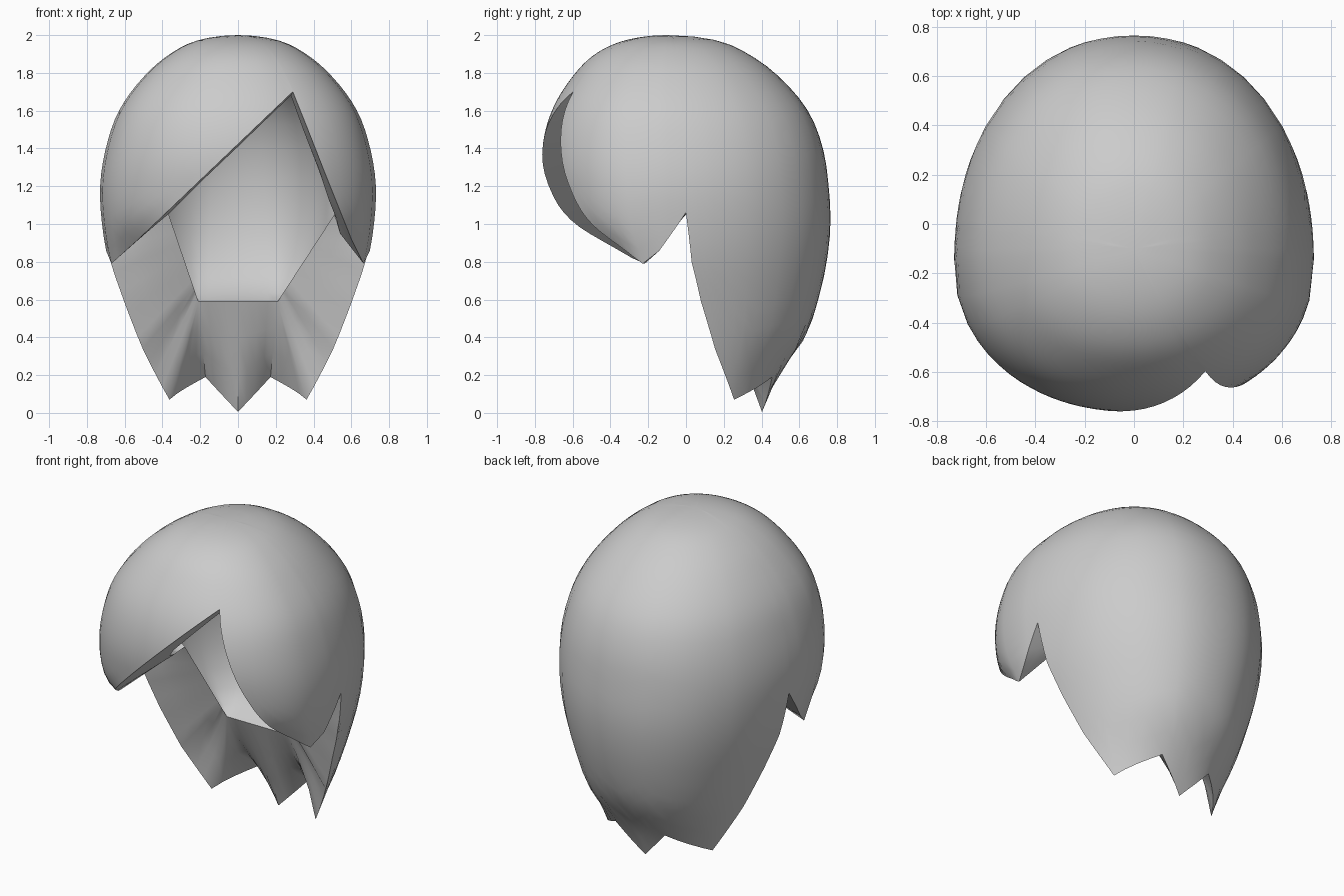
import bpy, bmesh, math
from mathutils import Vector as V

if "Cube" in bpy.data.objects:
    bpy.data.objects.remove(bpy.data.objects["Cube"])

# Profile of the outer mass: height, half width, front y, back y
PROFILE = [(2, 0, -.1, -.1), (1.97, .22, -.33, .17), (1.9, .36, -.48, .33), (1.8, .48, -.585, .47),
           (1.6, .63, -.71, .645), (1.4, .70, -.76, .725), (1.2, .73, -.75, .755), (1.0, .72, -.68, .765),
           (.8, .685, -.44, .745), (.6, .62, -.4, .70), (.4, .55, -.4, .63), (.2, .48, -.4, .49),
           (0, .42, -.4, .4)]
US = [math.sqrt(2 - p[0]) for p in PROFILE]
E = 2.15


def section(z):
    """Smoothly interpolated half width, front, back and centre y at a height."""
    u = min(math.sqrt(max(2 - z, 0)), US[-1])
    i = 0
    while i < len(US) - 2 and u > US[i + 1]:
        i += 1
    h = US[i + 1] - US[i]
    a = (u - US[i]) / h

    def slope(j, k):
        lo, hi = max(j - 1, 0), min(j + 1, len(US) - 1)
        return (PROFILE[hi][k] - PROFILE[lo][k]) / (US[hi] - US[lo]) * h
    out = []
    for k in (1, 2, 3):
        p, q, m, n = PROFILE[i][k], PROFILE[i + 1][k], slope(i, k), slope(i + 1, k)
        out.append((2*a**3 - 3*a*a + 1)*p + (a**3 - 2*a*a + a)*m + (3*a*a - 2*a**3)*q + (a**3 - a*a)*n)
    cy = -.1 - .06 * min(u / .6, 1)
    if z < .8:
        cy *= z / .8
    return out[0], out[1], out[2], cy


def spow(v, e):
    return math.copysign(abs(v) ** e, v)


def angle_of(p):
    w, f, b, cy = section(p.z)
    if p.y < -.18:  # the fringe hem runs straight as seen from the front
        return math.pi - math.asin(spow(max(-1, min(1, p.x / w)), E / 2))
    dy = p.y - cy
    return math.atan2(spow(p.x / w, E / 2), spow(dy / (b - cy if dy > 0 else cy - f), E / 2))


def outer(t, z):
    w, f, b, cy = section(z)
    c = spow(math.cos(t), 2 / E)
    return V((w * spow(math.sin(t), 2 / E), cy + c * (b - cy if c > 0 else cy - f), z))


# Jagged hem: pairs of outer edge point and matching inner rim point
def lock(side, top):
    """Notch, side lock, and back points up to the middle of the back."""
    top, sill = V(top), V((side * .21, .19, .59))
    pts = [((.72, 0, 1.06), 0), ((.675, .03, .8), .3), ((.62, .085, .59), .55), ((.52, .16, .34), .85),
           ((.37, .26, .07), 1), ((.17, .45, .19), 1)]
    return [(V((side * x, y, z)), top.lerp(sill, a)) for (x, y, z), a in pts]


right_fringe = [((.29, -.61, 1.7), (.28, -.47, 1.68)), ((.37, -.6, 1.5), (.345, -.46, 1.5)),
                ((.46, -.55, 1.27), (.43, -.4, 1.28)), ((.54, -.45, 1.07), (.48, -.3, 1.13)),
                ((.60, -.33, .92), (.52, -.2, 1.03)), ((.665, -.19, .79), (.54, -.1, .95))]
left_fringe = [((-.67, -.19, .79), (-.39, -.04, 1.04)), ((-.54, -.46, .907), (-.36, -.12, 1.06)),
               ((-.38, -.63, 1.06), (-.3, -.25, 1.12)), ((-.22, -.72, 1.213), (-.2, -.36, 1.22)),
               ((0, -.76, 1.423), (0, -.45, 1.41)), ((.16, -.7, 1.576), (.15, -.47, 1.555))]
keys = [(V(a), V(b)) for a, b in right_fringe] + lock(1, (.51, 0, 1.05))
keys += [(V((0, .4, .005)), V((0, .19, .59)))]
keys += lock(-1, (-.37, 0, 1.06))[::-1] + [(V(a), V(b)) for a, b in left_fringe]

SUB, ROWS, RIM, CAV = 4, 26, 3, 12
hem = []
for i, (a, b) in enumerate(keys):
    a2, b2 = keys[(i + 1) % len(keys)]
    hem += [(a.lerp(a2, k / SUB), b.lerp(b2, k / SUB)) for k in range(SUB)]

bm = bmesh.new()
crown = bm.verts.new((0, -.1, 2))
roof = V((0, -.06, 1.83))
columns = []
for o, r in hem:
    t = angle_of(o)
    # outer surface, crown to hem
    pts = [outer(t, 2 - (2 - o.z) * (k / ROWS) ** 1.7) for k in range(1, ROWS + 1)]
    # underside of the rim, flattened out towards the back sill
    edge = pts[-1]
    for k in range(1, RIM):
        s = k / RIM
        p = edge.lerp(r, s)
        if o.z < .3:
            flat = .19 + (.59 - p.z) * .36
            p.y += (flat - p.y) * s
        pts.append(p)
    # hollow for the head, rim back up to the roof
    d = V((.62 * math.sin(t), -.06 + .62 * math.cos(t), 0))
    p1, p2 = d + V((0, 0, 1.82)), d + V((0, 0, min(r.z + .1, 1.7)))
    for k in range(CAV):
        s = 1 - k / CAV
        q = 1 - s
        pts.append(roof * q**3 + p1 * 3*q*q*s + p2 * 3*q*s*s + r * s**3)
    columns.append([bm.verts.new(p) for p in pts])
top_in = bm.verts.new(roof)
for i, a in enumerate(columns):
    b = columns[(i + 1) % len(columns)]
    bm.faces.new((crown, a[0], b[0]))
    bm.faces.new((top_in, b[-1], a[-1]))
    for k in range(len(a) - 1):
        bm.faces.new((a[k], a[k + 1], b[k + 1], b[k]))
bmesh.ops.remove_doubles(bm, verts=bm.verts, dist=.0005)
bmesh.ops.recalc_face_normals(bm, faces=bm.faces)

mesh = bpy.data.meshes.new("hair")
bm.to_mesh(mesh)
bm.free()
hair = bpy.data.objects.new("hair", mesh)
bpy.context.collection.objects.link(hair)
bpy.context.view_layer.objects.active = hair
hair.select_set(True)
bpy.ops.object.shade_smooth_by_angle(angle=math.radians(50))
